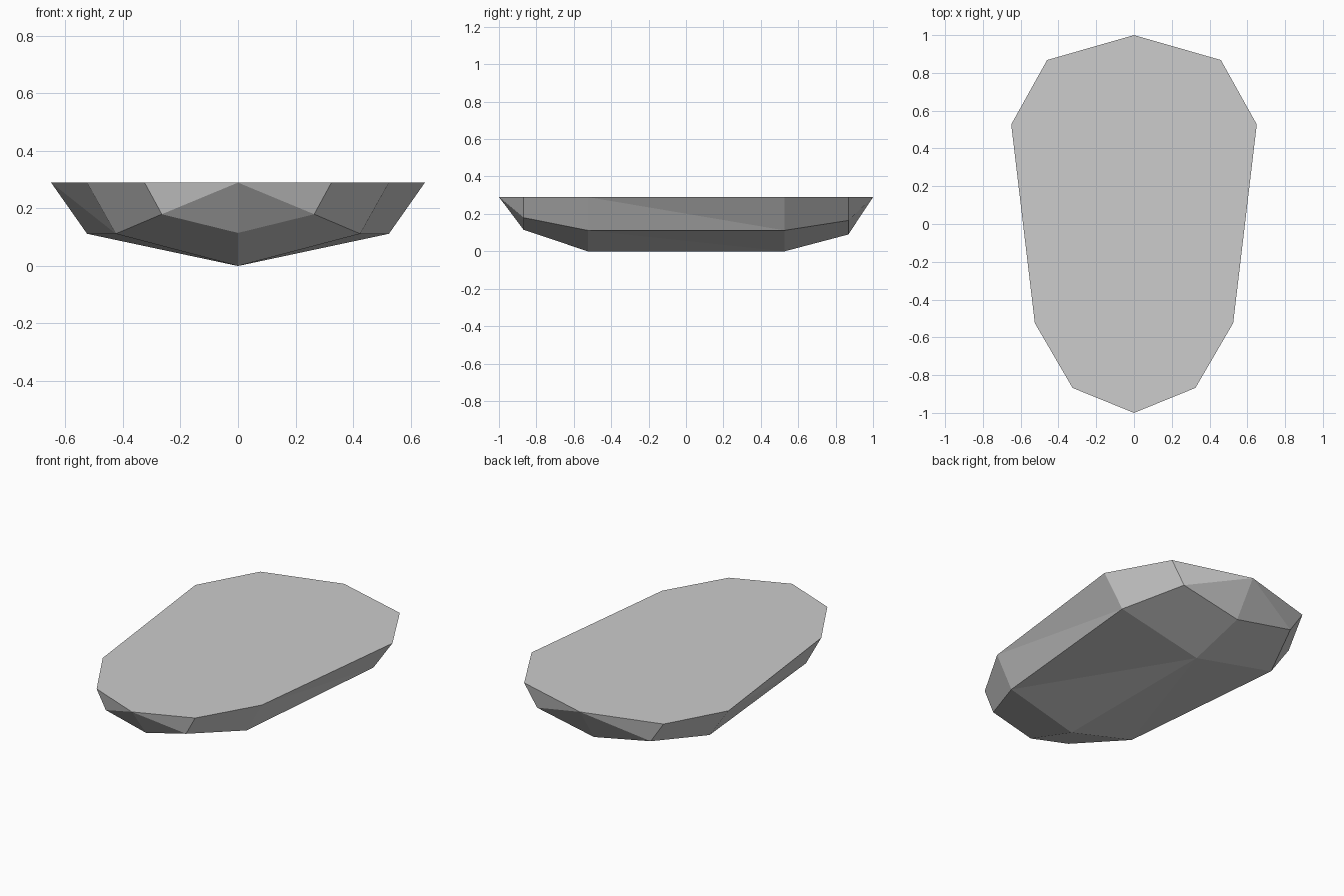
import bpy
import bmesh

cube = bpy.data.objects.get("Cube")
if cube:
    bpy.data.objects.remove(cube, do_unlink=True)

# Single plain grey
grey = bpy.data.materials.new("stone_grey")
grey.use_nodes = True
color = (0.604, 0.604, 0.604, 1.0)
grey.diffuse_color = color
grey.node_tree.nodes["Principled BSDF"].inputs["Base Color"].default_value = color

TOP = 0.29
# Stations front to back: y, rim half-width, chine half-width, chine z, keel z
STATIONS = [
    (-0.868, 0.325, 0.265, 0.18, 0.115),
    (-0.525, 0.525, 0.425, 0.112, 0.0),
    (0.527, 0.65, 0.525, 0.112, 0.0),
    (0.868, 0.46, 0.375, 0.165, 0.09),
]

bm = bmesh.new()
bow = bm.verts.new((0, -1, TOP))
stern = bm.verts.new((0, 1, TOP))
keel = [bm.verts.new((0, y, kz)) for y, _, _, _, kz in STATIONS]
rims = {}

for side in (-1, 1):
    rim = [bm.verts.new((side * r, y, TOP)) for y, r, _, _, _ in STATIONS]
    chine = [bm.verts.new((side * c, y, cz)) for y, _, c, cz, _ in STATIONS]
    rims[side] = rim

    # Sloped flank and underside between neighbouring stations
    for i in range(len(STATIONS) - 1):
        if i == 1:
            # Long twisted flank, folded along a different diagonal on each side
            if side > 0:
                bm.faces.new((rim[1], rim[2], chine[2]))
                bm.faces.new((rim[1], chine[2], chine[1]))
            else:
                bm.faces.new((rim[1], rim[2], chine[1]))
                bm.faces.new((rim[2], chine[2], chine[1]))
            bm.faces.new((chine[1], chine[2], keel[2]))
            bm.faces.new((chine[1], keel[2], keel[1]))
        else:
            bm.faces.new((rim[i], rim[i + 1], chine[i + 1], chine[i]))
            bm.faces.new((chine[i], chine[i + 1], keel[i + 1], keel[i]))

    # Facets closing the pointed ends
    for tip, i in ((bow, 0), (stern, -1)):
        bm.faces.new((tip, rim[i], chine[i]))
        bm.faces.new((tip, chine[i], keel[i]))

# Flat top
bm.faces.new([bow] + rims[1] + [stern] + rims[-1][::-1])
bmesh.ops.recalc_face_normals(bm, faces=bm.faces[:])

mesh = bpy.data.meshes.new("faceted_slab")
bm.to_mesh(mesh)
bm.free()
mesh.materials.append(grey)
slab = bpy.data.objects.new("faceted_slab", mesh)
bpy.context.collection.objects.link(slab)
